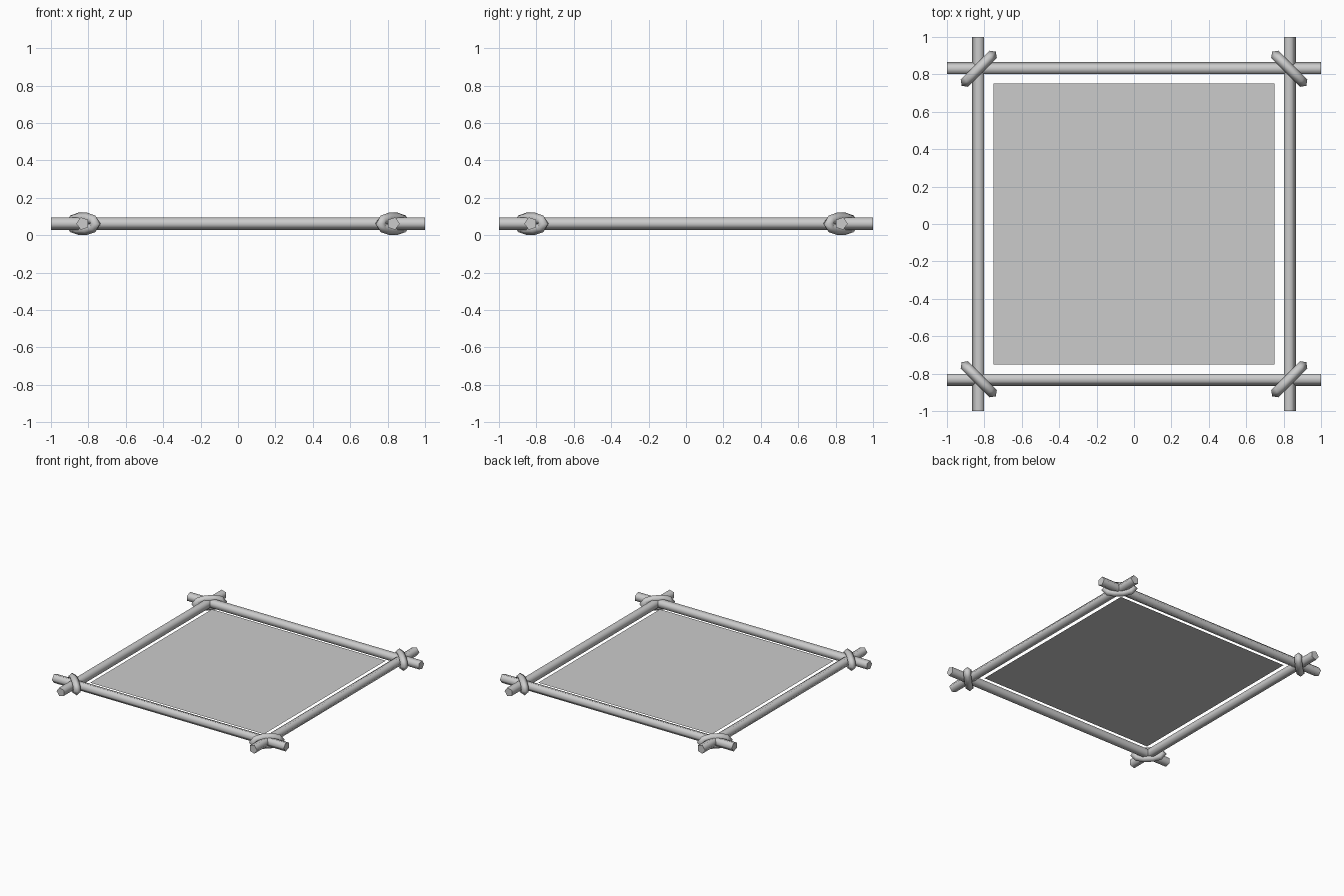
import bpy, bmesh
from math import pi, sin, cos
from mathutils import Vector, Matrix

if "Cube" in bpy.data.objects:
    bpy.data.objects.remove(bpy.data.objects["Cube"])

OFF = 0.83      # distance of the poles from the centre
ZC = 0.0625     # height of the pole axes


def make_object(name, bm, matrix):
    bmesh.ops.recalc_face_normals(bm, faces=bm.faces)
    me = bpy.data.meshes.new(name)
    bm.to_mesh(me)
    bm.free()
    me.transform(matrix)
    ob = bpy.data.objects.new(name, me)
    bpy.context.collection.objects.link(ob)
    return ob


def pole(name, matrix):
    # five-sided stick along x, one edge pointing away from the frame
    bm = bmesh.new()
    r = 0.035
    rings = [[bm.verts.new((x, -OFF - r * cos(2 * pi * i / 5), ZC + r * sin(2 * pi * i / 5)))
              for i in range(5)] for x in (-1, 1)]
    for i in range(5):
        j = (i + 1) % 5
        f = bm.faces.new((rings[0][i], rings[0][j], rings[1][j], rings[1][i]))
        f.smooth = True
    bm.faces.new(rings[0])
    bm.faces.new(rings[1])
    make_object(name, bm, matrix)


def lashing(name, matrix):
    # flattened rope ring, standing across the corner diagonal
    bm = bmesh.new()
    a, b, r, n, m = 0.101, 0.033, 0.028, 10, 5
    along, across, up = Vector((1, 1, 0)).normalized(), Vector((1, -1, 0)).normalized(), Vector((0, 0, 1))
    centre = Vector((OFF, -OFF, 0.061))
    rings = []
    for k in range(n):
        t = 2 * pi * k / n + pi / n * (n % 4 == 0)
        p = centre + along * a * cos(t) + up * b * sin(t)
        out = (along * b * cos(t) + up * a * sin(t)).normalized()
        rings.append([bm.verts.new(p + out * r * cos(2 * pi * i / m) + across * r * sin(2 * pi * i / m))
                      for i in range(m)])
    for k in range(n):
        q, s = rings[k], rings[(k + 1) % n]
        for i in range(m):
            j = (i + 1) % m
            f = bm.faces.new((q[i], q[j], s[j], s[i]))
            f.smooth = True
    make_object(name, bm, matrix)


# four poles and four corner lashings
for k, side in enumerate(("front", "right", "back", "left")):
    turn = Matrix.Rotation(k * pi / 2, 4, 'Z')
    pole(side + "_pole", turn)
    lashing("corner_lashing_%d" % (k + 1), turn)

# stretched sheet inside the frame
bpy.ops.mesh.primitive_plane_add(size=1.5, location=(0, 0, ZC))
bpy.context.object.name = "sheet"
